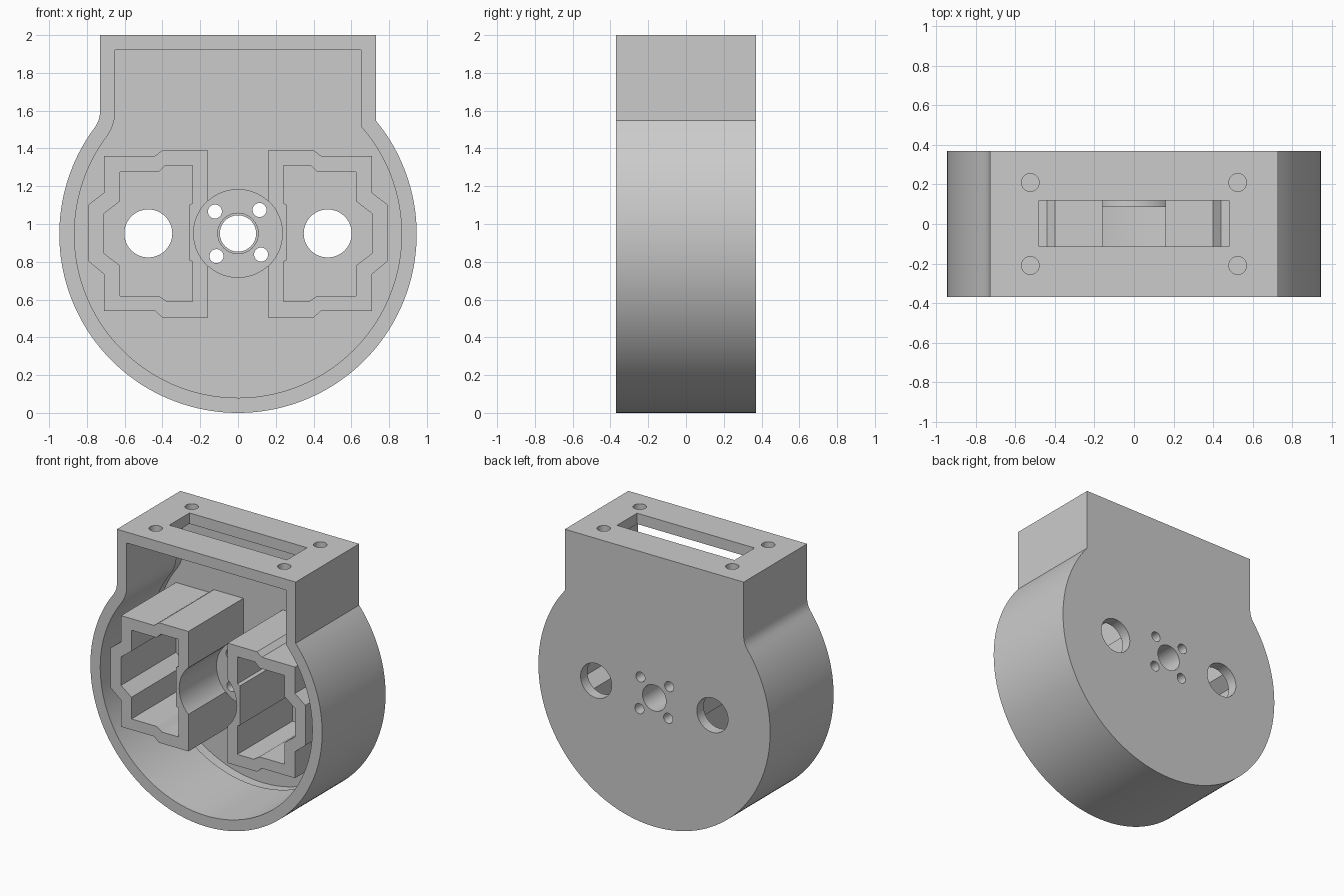
import bpy, bmesh
from math import cos, sin, acos, atan2, pi, radians
from mathutils import Matrix

cube = bpy.data.objects.get("Cube")
if cube:
    bpy.data.objects.remove(cube, do_unlink=True)

grey = bpy.data.materials.new("plain_grey")
grey.use_nodes = True
COLOUR = (0.6, 0.6, 0.6, 1)
grey.diffuse_color = COLOUR
grey.node_tree.nodes["Principled BSDF"].inputs["Base Color"].default_value = COLOUR

HUB_Z = 0.946            # height of the drum axis
FRONT, BACK, FLOOR = -0.37, 0.37, 0.29


def finish(name, bm):
    bmesh.ops.recalc_face_normals(bm, faces=bm.faces)
    mesh = bpy.data.meshes.new(name)
    bm.to_mesh(mesh)
    bm.free()
    mesh.materials.append(grey)
    obj = bpy.data.objects.new(name, mesh)
    bpy.context.collection.objects.link(obj)
    return obj


def prism(name, points, y0, y1):
    """Extrude an x-z outline along y."""
    bm = bmesh.new()
    face = bm.faces.new([bm.verts.new((x, y0, z)) for x, z in points])
    new = bmesh.ops.extrude_face_region(bm, geom=[face])["geom"]
    verts = [v for v in new if isinstance(v, bmesh.types.BMVert)]
    bmesh.ops.translate(bm, verts=verts, vec=(0, y1 - y0, 0))
    return finish(name, bm)


def disc(x, z, r, n=64):
    return [(x + r * cos(2 * pi * i / n), z + r * sin(2 * pi * i / n)) for i in range(n)]


def rod(name, x, z, r, y0, y1):
    return prism(name, disc(x, z, r), y0, y1)


def cut(target, cutter):
    cutter.hide_render = True
    mod = target.modifiers.new("cut", 'BOOLEAN')
    mod.operation = 'DIFFERENCE'
    mod.solver = 'EXACT'
    mod.object = cutter
    with bpy.context.temp_override(object=target, active_object=target):
        bpy.ops.object.modifier_apply(modifier=mod.name)
    bpy.data.objects.remove(cutter, do_unlink=True)


def smooth(obj):
    bpy.ops.object.select_all(action='DESELECT')
    obj.select_set(True)
    bpy.context.view_layer.objects.active = obj
    bpy.ops.object.shade_smooth_by_angle(angle=radians(25))


def drum_outline(width, radius, fillet, top):
    """Round drum with a square neck: sharp on the left, filleted on the right."""
    fx, fz = -0.88, 1.6
    tilt = atan2(fz - HUB_Z, -fx)
    start, end = acos(width / radius), -pi - tilt
    n = 128
    pts = []
    for i in range(n + 1):
        a = start + (end - start) * i / n
        pts.append((radius * cos(a), HUB_Z + radius * sin(a)))
    for i in range(1, 13):
        a = -tilt * (1 - i / 12)
        pts.append((fx + fillet * cos(a), fz + fillet * sin(a)))
    return pts + [(-width, top), (width, top)]


# Housing: hollow drum, open at the front, with a slight relief by the back wall
housing = prism("housing", drum_outline(0.73, HUB_Z, 0.15, 2.0), FRONT, BACK)
cut(housing, prism("cavity", drum_outline(0.65, 0.866, 0.23, 1.92), FRONT - 0.1, FLOOR))
cut(housing, prism("relief", drum_outline(0.658, 0.874, 0.222, 1.922), 0.21, FLOOR + 0.001))

# Slot and screw holes through the top plate
cut(housing, prism("slot", [(-0.48, 1.8), (0.48, 1.8), (0.48, 2.1), (-0.48, 2.1)], -0.115, 0.12))
for sx in (-1, 1):
    for sy in (-1, 1):
        bm = bmesh.new()
        bmesh.ops.create_cone(bm, cap_ends=True, segments=32, radius1=0.045, radius2=0.045,
                              depth=0.3, matrix=Matrix.Translation((sx * 0.525, sy * 0.21, 1.98)))
        cut(housing, finish("screw_hole", bm))

# Centre boss standing on the back wall
boss = rod("centre_boss", 0, 0.95, 0.235, 0.085, FLOOR + 0.02)
cut(boss, rod("counterbore", 0, 0.95, 0.107, 0, 0.12))

# Bores shared by the boss and the back wall
bores = [(0, 0.95, 0.096)]
for k in range(4):
    a = radians(47 + 90 * k)
    bores.append((0.167 * cos(a), 0.952 + 0.167 * sin(a), 0.037))
for x, z, r in bores:
    for part in (housing, boss):
        cut(part, rod("bore", x, z, r, -0.1, 0.5))
for sx in (-1, 1):
    cut(housing, rod("socket_bore", sx * 0.475, 0.95, 0.127, 0.2, 0.5))

# Stepped sockets, mirrored either side of the boss
SOCKET = [(0.16, 1.39), (0.40, 1.39), (0.44, 1.36), (0.71, 1.36), (0.71, 1.165), (0.795, 1.10),
          (0.795, 0.805), (0.71, 0.735), (0.71, 0.54), (0.44, 0.54), (0.40, 0.505), (0.16, 0.505)]
HOLLOW = [(0.24, 1.31), (0.385, 1.31), (0.42, 1.275), (0.625, 1.275), (0.625, 1.12), (0.71, 1.055),
          (0.71, 0.845), (0.625, 0.78), (0.625, 0.62), (0.42, 0.62), (0.375, 0.59), (0.24, 0.59),
          (0.24, 0.80), (0.26, 0.81), (0.26, 1.10), (0.24, 1.11)]
parts = [housing, boss]
for side, sx in (("right", -1), ("left", 1)):
    socket = prism(side + "_socket", [(sx * x, z) for x, z in SOCKET], -0.35, FLOOR + 0.02)
    cut(socket, prism("hollow", [(sx * x, z) for x, z in HOLLOW], -0.5, 0.5))
    cut(socket, rod("boss_clearance", 0, 0.95, 0.235, -0.5, 0.5))
    parts.append(socket)

for part in parts:
    smooth(part)
